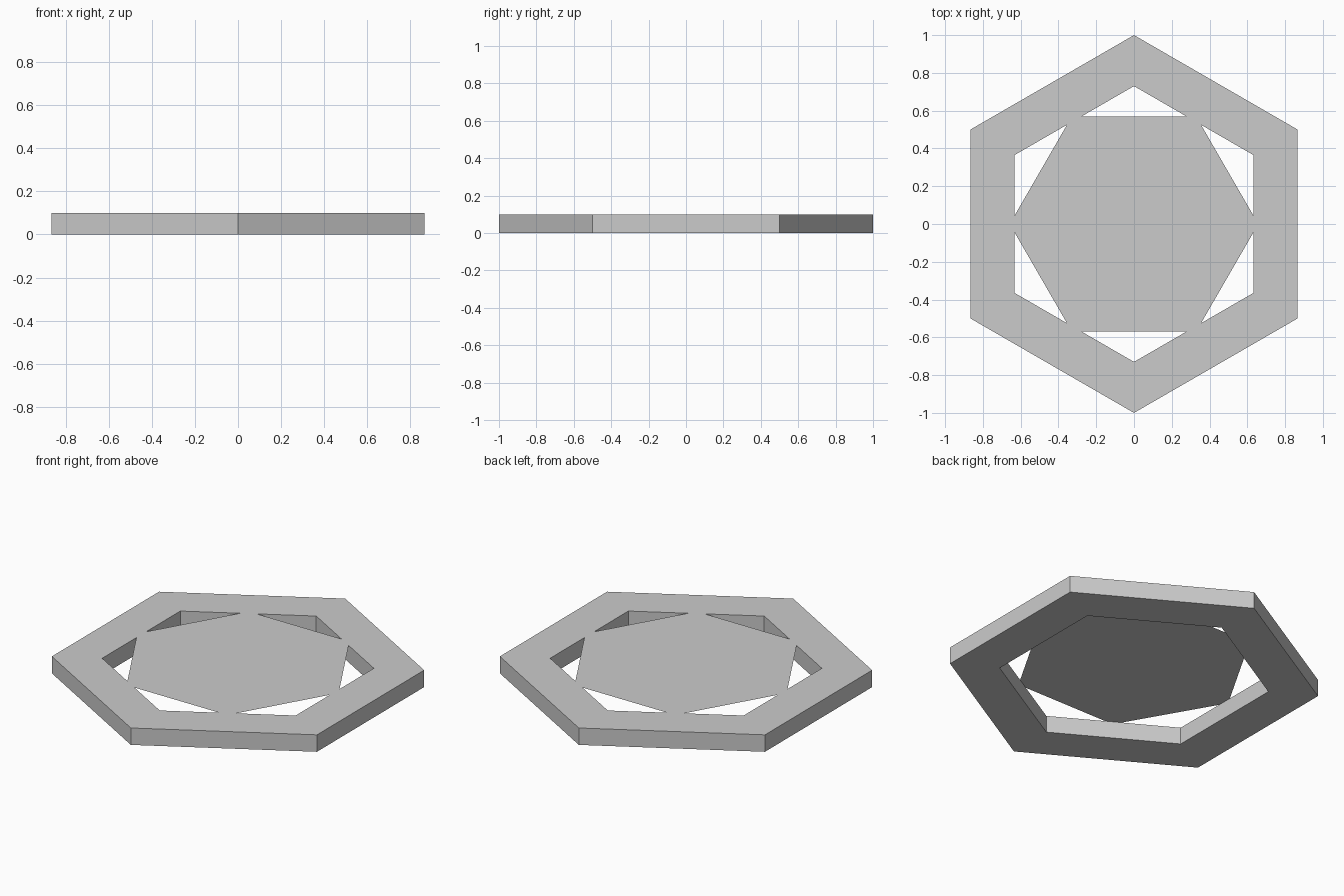
import bpy
import bmesh
from math import cos, sin, pi

if "Cube" in bpy.data.objects:
    bpy.data.objects.remove(bpy.data.objects["Cube"])

HEIGHT = 0.1


def hexagon(bm, radius, z, turn):
    """Six verts of a regular hexagon."""
    return [bm.verts.new((radius * cos(turn + i * pi / 3),
                          radius * sin(turn + i * pi / 3), z)) for i in range(6)]


def finish(bm, name):
    mesh = bpy.data.meshes.new(name)
    bm.to_mesh(mesh)
    bm.free()
    obj = bpy.data.objects.new(name, mesh)
    bpy.context.collection.objects.link(obj)
    return obj


# Hexagonal frame: closed loop of rectangular section, points along y
bm = bmesh.new()
loops = [hexagon(bm, r, z, pi / 2) for r, z in
         ((1.0, 0), (1.0, HEIGHT), (0.73, HEIGHT), (0.73, 0))]
for k in range(4):
    a, b = loops[k], loops[(k + 1) % 4]
    for i in range(6):
        j = (i + 1) % 6
        bm.faces.new((a[i], a[j], b[j], b[i]))
bmesh.ops.recalc_face_normals(bm, faces=bm.faces)
finish(bm, "hexagon_frame")

# Thin centre sheet flush with the frame top, turned so its points lie on x
bm = bmesh.new()
bm.faces.new(hexagon(bm, 0.658, HEIGHT, 0))
finish(bm, "centre_sheet")
